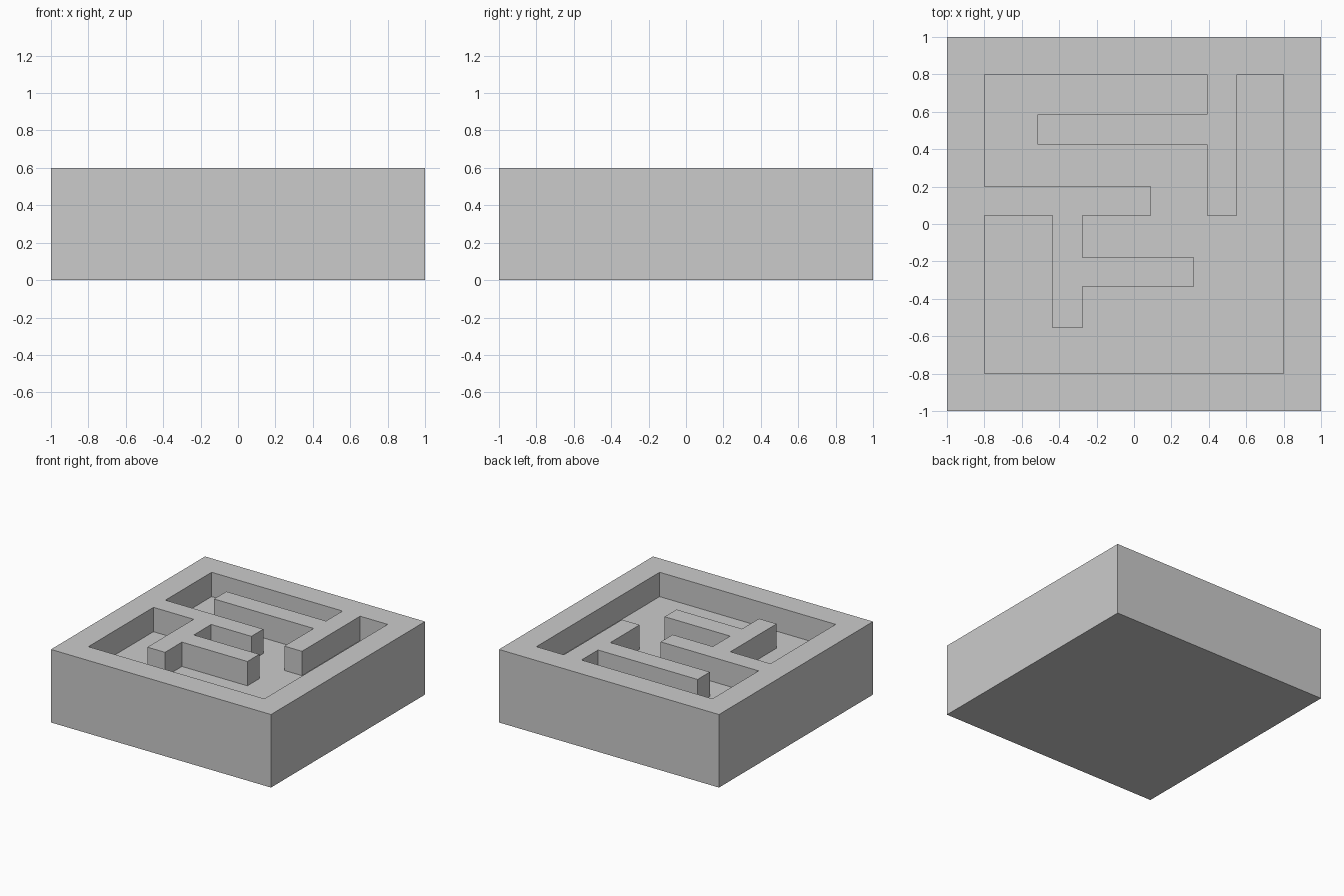
import bpy
import bmesh

default_cube = bpy.data.objects.get("Cube")
if default_cube:
    bpy.data.objects.remove(default_cube, do_unlink=True)

SIZE, HEIGHT, FLOOR, INNER = 1.0, 0.6, 0.4, 0.8

grey = bpy.data.materials.new("light_grey")
grey.use_nodes = True
colour = (0.6, 0.6, 0.6, 1.0)
grey.diffuse_color = colour
grey.node_tree.nodes["Principled BSDF"].inputs["Base Color"].default_value = colour


def prism(name, outline, bottom, top):
    """Extrude a counter-clockwise outline between two heights."""
    bm = bmesh.new()
    base = bm.faces.new([bm.verts.new((x, y, bottom)) for x, y in outline])
    side = bmesh.ops.extrude_face_region(bm, geom=[base], use_keep_orig=True)
    moved = [v for v in side["geom"] if isinstance(v, bmesh.types.BMVert)]
    bmesh.ops.translate(bm, verts=moved, vec=(0, 0, top - bottom))
    bmesh.ops.recalc_face_normals(bm, faces=bm.faces[:])
    mesh = bpy.data.meshes.new(name)
    bm.to_mesh(mesh)
    bm.free()
    mesh.materials.append(grey)
    obj = bpy.data.objects.new(name, mesh)
    bpy.context.collection.objects.link(obj)
    return obj


# Solid square block
block = prism("maze_block", [(-SIZE, -SIZE), (SIZE, -SIZE), (SIZE, SIZE), (-SIZE, SIZE)],
              0, HEIGHT)

# Sunken passage, whose outline leaves the maze walls standing
passage = [
    (-INNER, -INNER), (INNER, -INNER), (INNER, INNER),
    # right-hand wall and its long arm
    (0.55, INNER), (0.55, 0.045), (0.39, 0.045), (0.39, 0.425),
    (-0.515, 0.425), (-0.515, 0.585), (0.39, 0.585), (0.39, INNER),
    # left-hand wall with its branch
    (-INNER, INNER), (-INNER, 0.2), (0.09, 0.2), (0.09, 0.045),
    (-0.275, 0.045), (-0.275, -0.18), (0.32, -0.18), (0.32, -0.335),
    (-0.275, -0.335), (-0.275, -0.555), (-0.435, -0.555),
    (-0.435, 0.045), (-INNER, 0.045),
]
cutter = prism("passage_cutter", passage, FLOOR, HEIGHT + 0.2)
cutter.hide_render = True

# Carve the passage and keep the finished mesh
carve = block.modifiers.new("carve_passage", 'BOOLEAN')
carve.operation = 'DIFFERENCE'
carve.solver = 'EXACT'
carve.object = cutter
bpy.context.view_layer.update()
bpy.context.view_layer.objects.active = block
bpy.ops.object.modifier_apply(modifier=carve.name)
bpy.data.objects.remove(cutter, do_unlink=True)
